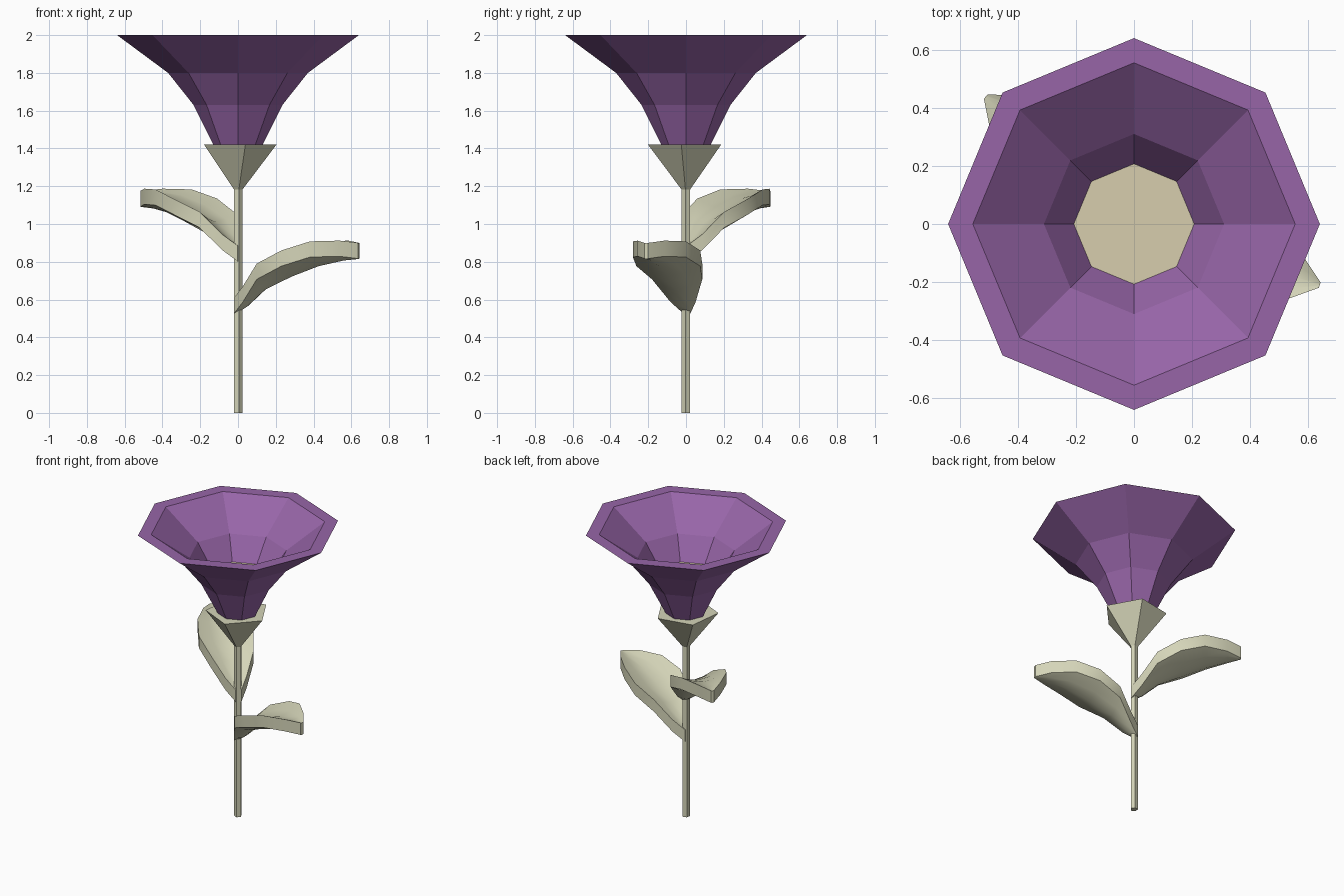
import bpy, bmesh
from math import radians, sin, cos, pi
from mathutils import Matrix

if "Cube" in bpy.data.objects:
    bpy.data.objects.remove(bpy.data.objects["Cube"])


def material(name, color):
    m = bpy.data.materials.new(name)
    m.diffuse_color = (*color, 1)
    m.use_nodes = True
    m.node_tree.nodes["Principled BSDF"].inputs["Base Color"].default_value = m.diffuse_color
    return m


PURPLE = material("petal_purple", (0.31, 0.13, 0.39))
GREEN = material("pale_green", (0.66, 0.66, 0.48))
CREAM = material("cream", (0.68, 0.61, 0.42))


def make_object(name, verts, faces, mat):
    mesh = bpy.data.meshes.new(name)
    mesh.from_pydata(verts, [], faces)
    bm = bmesh.new()
    bm.from_mesh(mesh)
    bmesh.ops.recalc_face_normals(bm, faces=bm.faces)
    bm.to_mesh(mesh)
    bm.free()
    mesh.materials.append(mat)
    ob = bpy.data.objects.new(name, mesh)
    bpy.context.collection.objects.link(ob)
    return ob


def lathe(name, profile, sides, start, mat, loop=False):
    """Turn an (r, z) profile about z; loop joins its ends, otherwise they are capped."""
    verts = [(r * cos(start + 2 * pi * k / sides), r * sin(start + 2 * pi * k / sides), z)
             for r, z in profile for k in range(sides)]
    n = len(profile)
    faces = []
    for i in range(n if loop else n - 1):
        a, b = i * sides, (i + 1) % n * sides
        faces += [(a + k, a + (k + 1) % sides, b + (k + 1) % sides, b + k) for k in range(sides)]
    if not loop:
        faces += [tuple(range(sides)), tuple(range((n - 1) * sides, n * sides))]
    return make_object(name, verts, faces, mat)


# Trumpet: outer wall up, flat rim, inner wall down
lathe("trumpet", [(0.13, 1.42), (0.235, 1.63), (0.37, 1.8), (0.64, 2.0),
                  (0.555, 2.0), (0.31, 1.82), (0.18, 1.63), (0.09, 1.42)],
      8, 0, PURPLE, loop=True)

# Flat flower centre
lathe("flower_centre", [(0.16, 1.62), (0.222, 1.67)], 12, radians(15), CREAM)

# Five-sided calyx and stem
lathe("calyx", [(0.022, 1.18), (0.205, 1.42)], 5, radians(-79), GREEN)
lathe("stem", [(0.024, 0), (0.024, 1.2)], 5, radians(-79), GREEN)

# Leaf stations: distance along, half width, edge height, midrib height (top surface)
STATIONS = [(-0.015, 0.02, 0.61, 0.605), (0.05, 0.07, 0.67, 0.645), (0.15, 0.14, 0.79, 0.735),
            (0.3, 0.178, 0.86, 0.805), (0.45, 0.148, 0.908, 0.86), (0.59, 0.075, 0.912, 0.89),
            (0.673, 0.01, 0.90, 0.898)]
THICK = 0.083


def leaf(name, angle, lift):
    verts, faces = [], []
    for u, w, edge, mid in STATIONS:
        top = [(u, -w, edge), (u, -w / 2, (edge + 2 * mid) / 3), (u, 0, mid),
               (u, w / 2, (edge + 2 * mid) / 3), (u, w, edge)]
        verts += top + [(x, y, z - THICK) for x, y, z in reversed(top)]
    for i in range(len(STATIONS) - 1):
        a = i * 10
        faces += [(a + k, a + (k + 1) % 10, a + 10 + (k + 1) % 10, a + 10 + k) for k in range(10)]
    faces += [tuple(range(10)), tuple(range(len(verts) - 10, len(verts)))]
    ob = make_object(name, verts, faces, GREEN)
    ob.data.transform(Matrix.Translation((0, 0, lift)) @ Matrix.Rotation(radians(angle), 4, 'Z'))
    bpy.ops.object.select_all(action='DESELECT')
    ob.select_set(True)
    bpy.context.view_layer.objects.active = ob
    bpy.ops.object.shade_smooth_by_angle(angle=radians(35))


leaf("lower_leaf", -18.2, 0)
leaf("upper_leaf", 139.3, 0.275)
